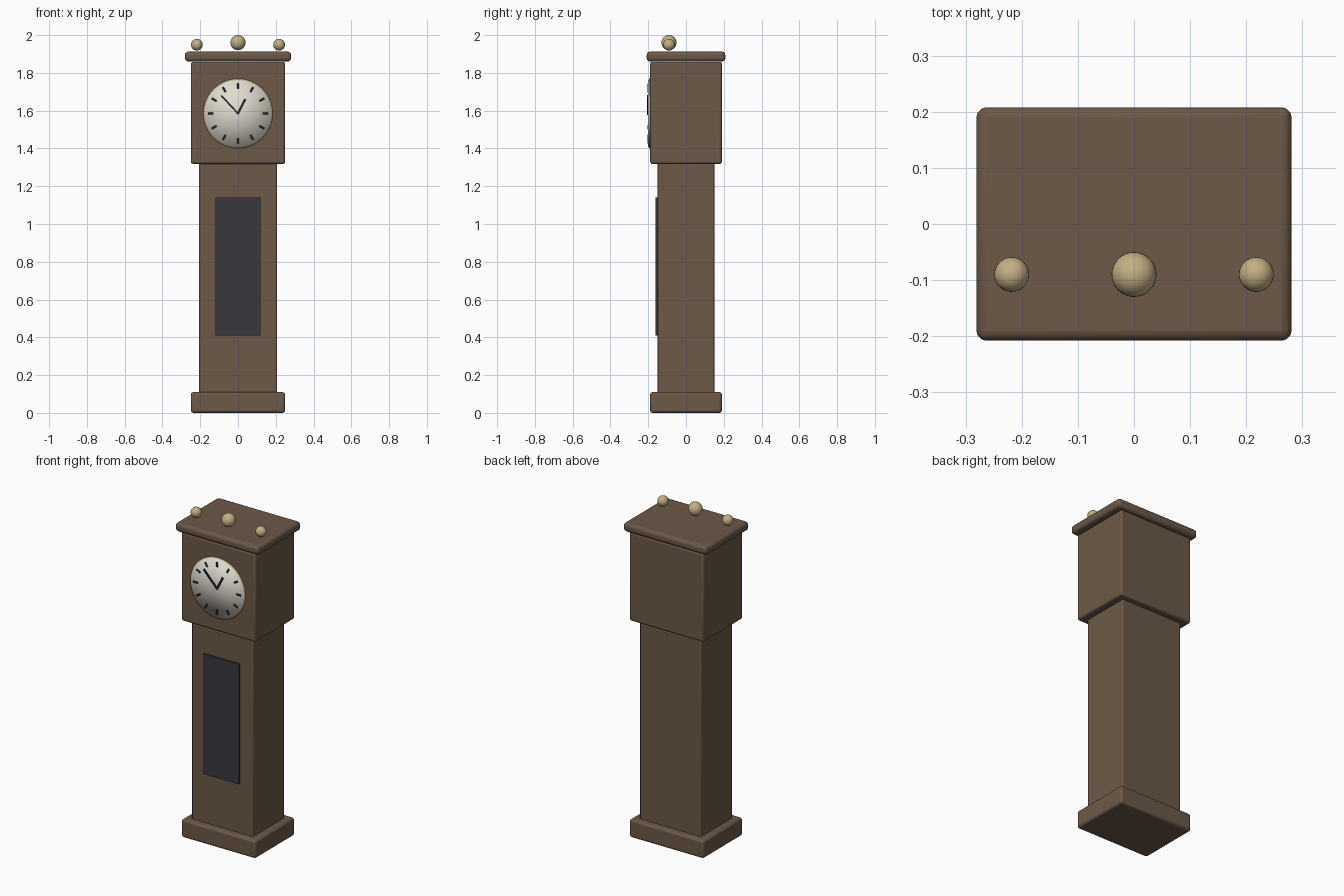
import bpy
import bmesh
from math import radians
from mathutils import Matrix, Vector

cube = bpy.data.objects.get("Cube")
if cube:
    bpy.data.objects.remove(cube, do_unlink=True)


def material(name, rgb):
    mat = bpy.data.materials.new(name)
    mat.use_nodes = True
    mat.diffuse_color = (*rgb, 1)
    mat.node_tree.nodes["Principled BSDF"].inputs["Base Color"].default_value = (*rgb, 1)
    return mat


wood = material("brown wood", (0.15, 0.10, 0.065))
glass = material("dark glass", (0.04, 0.039, 0.048))
brass = material("pale brass", (0.55, 0.43, 0.23))
enamel = material("cream enamel", (0.75, 0.71, 0.63))
ink = material("black ink", (0.02, 0.02, 0.025))


def add_object(name, bm, mat, smooth=False):
    mesh = bpy.data.meshes.new(name)
    bm.to_mesh(mesh)
    bm.free()
    mesh.materials.append(mat)
    for poly in mesh.polygons:
        poly.use_smooth = smooth
    obj = bpy.data.objects.new(name, mesh)
    bpy.context.collection.objects.link(obj)
    return obj


def box(name, low, high, mat, bevel=0.0):
    low, high = Vector(low), Vector(high)
    bm = bmesh.new()
    bmesh.ops.create_cube(bm, size=1, matrix=Matrix.Translation((low + high) / 2)
                          @ Matrix.Diagonal((*(high - low), 1)))
    obj = add_object(name, bm, mat)
    if bevel:
        mod = obj.modifiers.new("rounded edges", "BEVEL")
        mod.width = bevel
        mod.segments = 3
        bpy.ops.object.select_all(action="DESELECT")
        obj.select_set(True)
        bpy.context.view_layer.objects.active = obj
        bpy.ops.object.shade_smooth_by_angle(angle=radians(35))
    return obj


def block(name, half_x, half_y, bottom, top, bevel):
    return box(name, (-half_x, -half_y, bottom), (half_x, half_y, top), wood, bevel)


# Wooden case
block("base", 0.25, 0.19, 0, 0.11, 0.014)
block("trunk", 0.206, 0.15, 0.1, 1.33, 0.006)
block("hood", 0.25, 0.19, 1.318, 1.858, 0.012)
block("cornice", 0.281, 0.208, 1.86, 1.913, 0.018)
box("door_panel", (-0.12, -0.162, 0.41), (0.12, -0.14, 1.14), glass)

# Round dial with softly shaded edge, set in a thin rim
DIAL_Z = 1.585


def disc(name, radius, front, mat):
    back = -0.185
    bm = bmesh.new()
    bmesh.ops.create_cone(bm, cap_ends=True, cap_tris=True, segments=48,
                          radius1=radius, radius2=radius, depth=back - front,
                          matrix=Matrix.Translation((0, (front + back) / 2, DIAL_Z))
                          @ Matrix.Rotation(radians(90), 4, "X"))
    return add_object(name, bm, mat, smooth=True)


disc("dial_rim", 0.184, -0.195, brass)
disc("dial", 0.177, -0.2, enamel)


# Hour marks and hands are bars turned around the dial centre
def bar(name, start, end, width, front, angle):
    obj = box(name, (-width / 2, front, start), (width / 2, -0.198, end), ink)
    obj.data.transform(Matrix.Translation((0, 0, DIAL_Z))
                       @ Matrix.Rotation(radians(angle), 4, "Y"))


for hour in range(12):
    bar(f"hour_mark_{hour + 1}", 0.13, 0.16, 0.01, -0.203, 30 * (hour + 1))
bar("hour_hand", -0.005, 0.085, 0.012, -0.205, 27)
bar("minute_hand", -0.005, 0.13, 0.009, -0.207, -43)

# Ball finials along the front of the top
for name, x, z, radius in (("finial_right", -0.218, 1.949, 0.031),
                           ("finial_middle", 0, 1.96, 0.04),
                           ("finial_left", 0.218, 1.949, 0.031)):
    bm = bmesh.new()
    bmesh.ops.create_uvsphere(bm, u_segments=32, v_segments=16, radius=radius,
                              matrix=Matrix.Translation((x, -0.09, z)))
    add_object(name, bm, brass, smooth=True)
